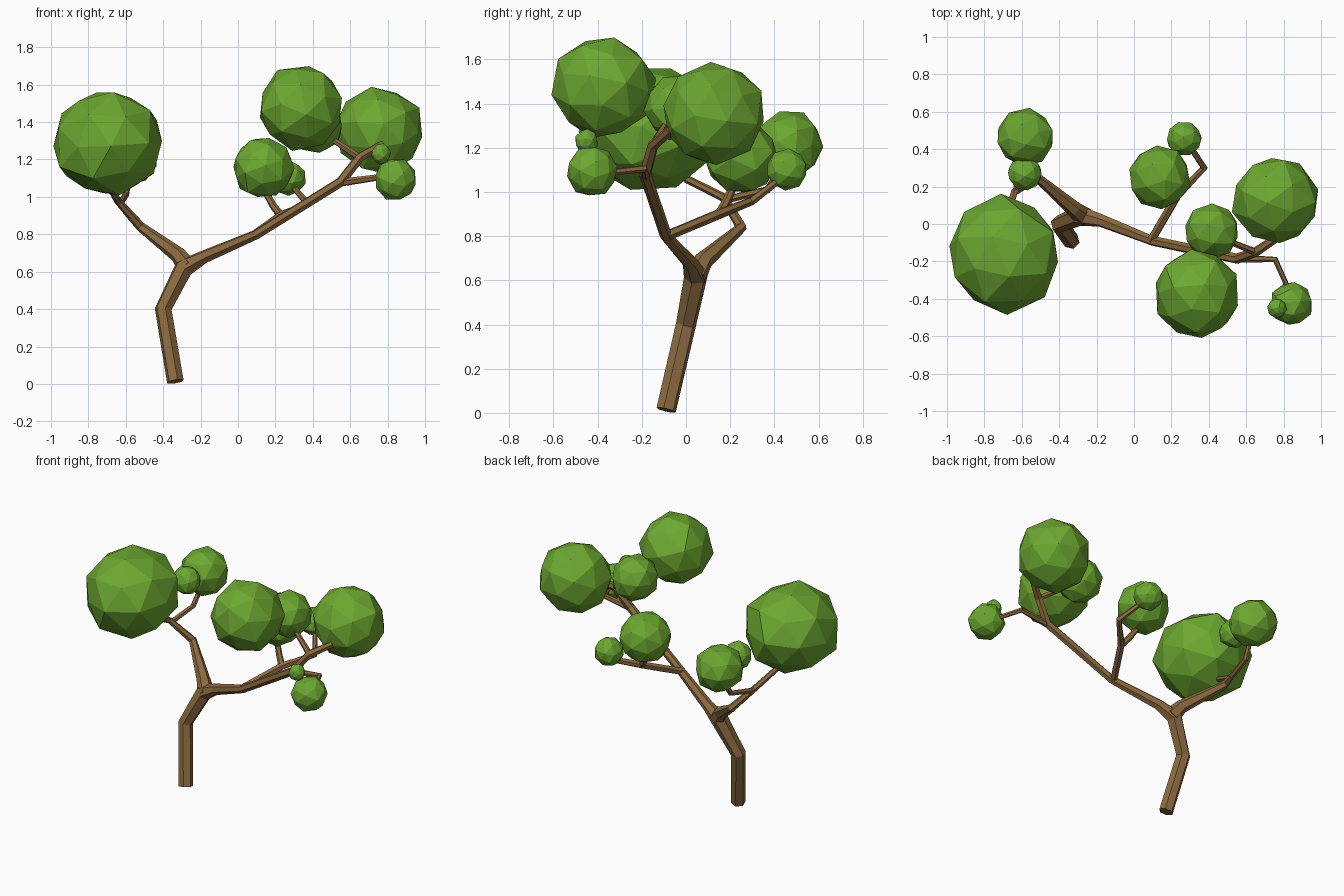
import bpy, bmesh, random
from mathutils import Vector, Euler

if "Cube" in bpy.data.objects:
    bpy.data.objects.remove(bpy.data.objects["Cube"])

random.seed(4)


def material(name, rgb):
    m = bpy.data.materials.new(name)
    m.diffuse_color = (*rgb, 1)
    m.use_nodes = True
    m.node_tree.nodes["Principled BSDF"].inputs["Base Color"].default_value = m.diffuse_color
    return m


BARK = material("bark brown", (0.26, 0.145, 0.05))
LEAF = material("leaf green", (0.15, 0.39, 0.03))


def finish(bm, name, mat):
    bmesh.ops.recalc_face_normals(bm, faces=bm.faces[:])
    me = bpy.data.meshes.new(name)
    bm.to_mesh(me)
    bm.free()
    me.materials.append(mat)
    ob = bpy.data.objects.new(name, me)
    bpy.context.collection.objects.link(ob)
    return ob


def limb(name, path, sides=6):
    """Faceted tapering tube through (x, y, z, radius) points."""
    bm = bmesh.new()
    pts = [Vector(p[:3]) for p in path]
    rings = []
    axis, side = None, None
    for i, p in enumerate(pts):
        a = pts[max(i - 1, 0)]
        b = pts[min(i + 1, len(pts) - 1)]
        t = Vector((0, 0, 0))
        if i > 0:
            t += (p - a).normalized()
        if i < len(pts) - 1:
            t += (b - p).normalized()
        t.normalize()
        # carry the cross-section frame along without twisting
        if side is None:
            side = t.orthogonal().normalized()
        else:
            side = axis.rotation_difference(t) @ side
        axis = t
        up = t.cross(side)
        ring = []
        for k in range(sides):
            d = Euler((0, 0, 6.283185 * k / sides)).to_matrix() @ Vector((1, 0, 0))
            ring.append(bm.verts.new(p + (side * d.x + up * d.y) * path[i][3]))
        rings.append(ring)
    for r, s in zip(rings, rings[1:]):
        for k in range(sides):
            n = (k + 1) % sides
            bm.faces.new((r[k], r[n], s[n], s[k]))
    bm.faces.new(rings[0][::-1])
    bm.faces.new(rings[-1])
    return finish(bm, name, BARK)


def leaf_ball(name, centre, size):
    """Dodecahedron with a low point raised on every face, slightly uneven."""
    ico = bmesh.new()
    bmesh.ops.create_icosphere(ico, subdivisions=1, radius=1)
    points = [v.co * 0.95 for v in ico.verts]
    points += [f.calc_center_median().normalized() for f in ico.faces]
    ico.free()
    turn = Euler([random.uniform(0, 6.28) for _ in range(3)]).to_matrix()
    bm = bmesh.new()
    for p in points:
        q = turn @ (p * random.uniform(0.98, 1.03))
        bm.verts.new([c + s * v for c, s, v in zip(centre, size, q)])
    bmesh.ops.convex_hull(bm, input=bm.verts[:])
    return finish(bm, name, LEAF)


# trunk running on into the right main branch
limb("trunk_and_right_branch", [
    (-0.335, -0.09, 0.013, 0.046), (-0.40, 0.0, 0.40, 0.047),
    (-0.29, 0.045, 0.62, 0.055), (-0.18, 0.02, 0.68, 0.036),
    (0.10, -0.09, 0.80, 0.027), (0.55, -0.185, 1.08, 0.028),
    (0.65, -0.15, 1.21, 0.026), (0.77, -0.07, 1.28, 0.022)])

# left main branch
limb("left_branch", [
    (-0.27, 0.04, 0.62, 0.055), (-0.32, 0.08, 0.69, 0.043),
    (-0.52, 0.25, 0.84, 0.026), (-0.64, 0.17, 0.975, 0.02),
    (-0.69, 0.0, 1.06, 0.018)])

# smaller branches
limb("left_back_twig", [
    (-0.63, 0.18, 0.965, 0.018), (-0.60, 0.37, 1.01, 0.018),
    (-0.58, 0.45, 1.15, 0.016)])
limb("back_branch", [
    (0.09, -0.09, 0.80, 0.024), (0.23, 0.15, 0.90, 0.024),
    (0.375, 0.30, 0.96, 0.02), (0.29, 0.43, 1.06, 0.016)])
limb("back_twig", [
    (0.23, 0.15, 0.90, 0.022), (0.19, 0.18, 0.95, 0.02),
    (0.14, 0.22, 1.04, 0.018)])
limb("front_right_twig", [
    (0.54, -0.185, 1.075, 0.022), (0.755, -0.19, 1.105, 0.017),
    (0.84, -0.38, 1.085, 0.014)])
limb("upper_twig", [
    (0.65, -0.15, 1.21, 0.02), (0.50, -0.09, 1.31, 0.016)])

# leaf balls: name, centre, half sizes
for name, centre, size in [
    ("leaves_left_large", (-0.695, -0.16, 1.285), (0.305, 0.32, 0.29)),
    ("leaves_right_top", (0.335, -0.375, 1.475), (0.235, 0.24, 0.235)),
    ("leaves_right_end", (0.757, 0.125, 1.355), (0.238, 0.236, 0.238)),
    ("leaves_right_middle", (0.415, -0.04, 1.38), (0.152, 0.152, 0.152)),
    ("leaves_back", (0.135, 0.25, 1.155), (0.168, 0.173, 0.168)),
    ("leaves_back_small", (0.268, 0.457, 1.10), (0.096, 0.095, 0.096)),
    ("leaves_left_back", (-0.58, 0.465, 1.215), (0.158, 0.157, 0.158)),
    ("leaves_left_small", (-0.583, 0.27, 1.23), (0.094, 0.093, 0.094)),
    ("leaves_front_right", (0.842, -0.425, 1.093), (0.116, 0.117, 0.117)),
    ("leaves_front_tiny", (0.765, -0.45, 1.23), (0.053, 0.053, 0.056)),
]:
    leaf_ball(name, centre, size)
